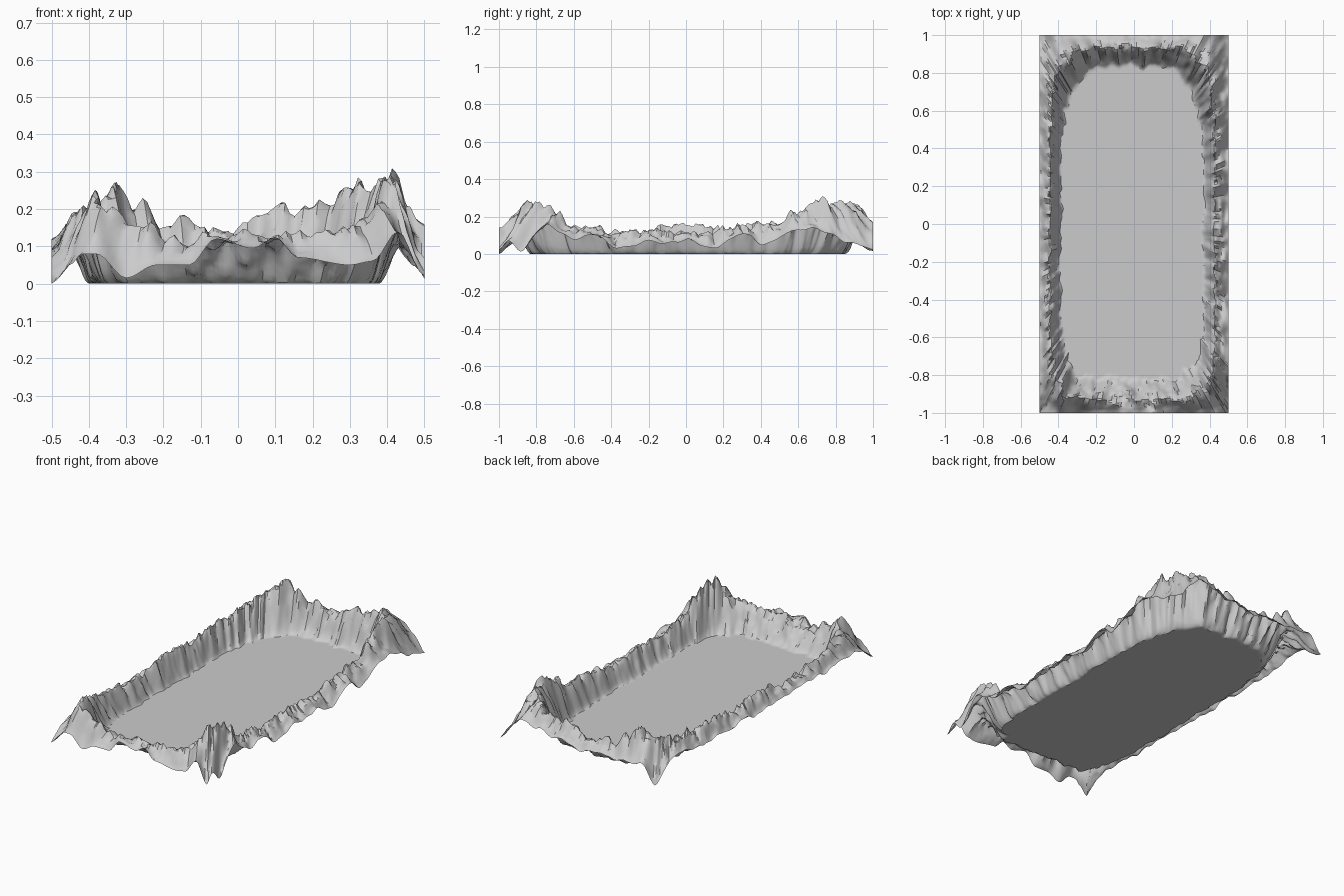
import bpy
from mathutils import Vector, noise

if "Cube" in bpy.data.objects:
    bpy.data.objects.remove(bpy.data.objects["Cube"])

# Height profiles along each side: (position along side, height)
EDGE = {
    "front": [(-.5, 0), (-.45, .05), (-.42, .08), (-.38, .08), (-.3, .015), (-.22, .05), (-.13, .05),
              (-.06, .12), (.04, .095), (.1, .125), (.16, .07), (.3, .05), (.36, .06), (.43, .14), (.5, .02)],
    "right": [(-1, .02), (-.95, .07), (-.88, .02), (-.76, .16), (-.62, .08), (-.5, .11), (-.36, .03),
              (-.2, .07), (0, .07), (.15, .03), (.3, .1), (.42, .05), (.6, .12), (.7, .14), (.85, .06), (1, .03)],
    "back": [(-.5, .03), (-.4, .12), (-.3, .1), (-.1, .11), (0, .09), (.1, .12), (.25, .14), (.35, .17),
             (.42, .13), (.5, .03)],
    "left": [(-1, 0), (-.9, .07), (-.75, .1), (-.5, .08), (-.2, .09), (0, .07), (.3, .08), (.6, .09),
             (.85, .11), (1, .03)],
}
RIDGE = {
    "front": [(-.5, .2), (-.45, .235), (-.4, .21), (-.3, .15), (-.2, .13), (-.1, .12), (.1, .13), (.2, .13),
              (.3, .15), (.38, .17), (.44, .23), (.5, .28)],
    "right": [(-1, .28), (-.93, .28), (-.85, .26), (-.78, .2), (-.7, .16), (-.57, .16), (-.45, .12), (0, .11),
              (.2, .12), (.35, .15), (.55, .16), (.66, .23), (.75, .25), (.85, .31), (.92, .27), (1, .27)],
    "back": [(-.5, .21), (-.42, .25), (-.36, .26), (-.3, .22), (-.22, .16), (0, .15), (.12, .2), (.17, .17),
             (.25, .22), (.36, .26), (.5, .27)],
    "left": [(-1, .2), (-.9, .21), (-.8, .17), (-.65, .13), (-.4, .14), (-.2, .13), (0, .15), (.3, .14),
             (.5, .16), (.65, .18), (.8, .17), (.9, .19), (1, .21)],
}
CREST = {"front": .62, "right": .45, "back": .6, "left": .5}   # crest place, floor to outer edge
RINGS = 18


def smooth(t):
    return t * t * (3 - 2 * t)


def rough(x, y, k, seed):
    return noise.noise(Vector((x * k, y * k, seed)))


def sample(profile, p):
    for (a, za), (b, zb) in zip(profile, profile[1:]):
        if p <= b:
            return za + (zb - za) * smooth((p - a) / (b - a))
    return profile[-1][1]


def floor_point(x, y):
    # Floor outline facing an outer edge point, rounder at the back
    u, v = x / .5, y
    k = 3.7 if v > 0 else 6
    n = (abs(u) ** k + abs(v) ** k) ** (1 / k)
    wob = 1 + .04 * rough(x, y, 9, 3) + .025 * rough(x, y, 23, 4)
    return (u / n * (.37 if u > 0 else .39) * wob, v / n * (.835 if v > 0 else .81) * wob)


# Stations around the outer rectangle, counter-clockwise
stations = []
for side, n in (("front", 70), ("right", 140), ("back", 70), ("left", 140)):
    for i in range(n):
        k = i / n
        x, y = {"front": (k - .5, -1), "right": (.5, 2 * k - 1),
                "back": (.5 - k, 1), "left": (-.5, 1 - 2 * k)}[side]
        p, half = (x, .5) if side in ("front", "back") else (y, 1)
        # Crest position eases to a shared value at the corners
        c = .42 + (CREST[side] - .42) * smooth(min(1, (half - abs(p)) / .2))
        c += .16 * rough(x, y, 16, 7)
        r = sample(RIDGE[side], p) + .03 * rough(x, y, 17, 1) + .025 * rough(x, y, 34, 2)
        e = sample(EDGE[side], p) + (0 if side == "front" else .025 * rough(x, y, 15, 8))
        stations.append((x, y, floor_point(x, y), c, r, max(e, 0)))

# Rings run from the outer edge down to the flat floor
verts, faces = [], []
N = len(stations)
for j in range(RINGS + 1):
    t = 1 - j / RINGS
    for x, y, (fx, fy), c, r, e in stations:
        px, py = fx + (x - fx) * t, fy + (y - fy) * t
        if t > c:
            s = (t - c) / (1 - c)
            z = r + (e - r) * (.6 * smooth(s) + .4 * s)
        else:
            s = t / c
            z = r * (.6 * smooth(s) + .4 * s ** 1.5)
        # Rocky roughness fading at the borders
        fade = 4 * t * (1 - t)
        z += fade * (.03 * rough(px, py, 19, 5) + .022 * rough(px, py, 38, 6))
        verts.append((px, py, max(z, 0)))
# Level border just inside the floor outline
verts += [(fx * .97, fy * .985, 0) for x, y, (fx, fy), c, r, e in stations]
for j in range(RINGS + 1):
    for i in range(N):
        k = (i + 1) % N
        faces.append((j * N + i, j * N + k, (j + 1) * N + k, (j + 1) * N + i))
# Flat valley floor
faces.append(tuple((RINGS + 1) * N + i for i in range(N)))

mesh = bpy.data.meshes.new("mountain_valley")
mesh.from_pydata(verts, [], faces)
mesh.update()
valley = bpy.data.objects.new("mountain_valley", mesh)
bpy.context.collection.objects.link(valley)
bpy.context.view_layer.objects.active = valley
valley.select_set(True)
bpy.ops.object.shade_smooth_by_angle(angle=0.6)
mesh.polygons[-1].use_smooth = False
